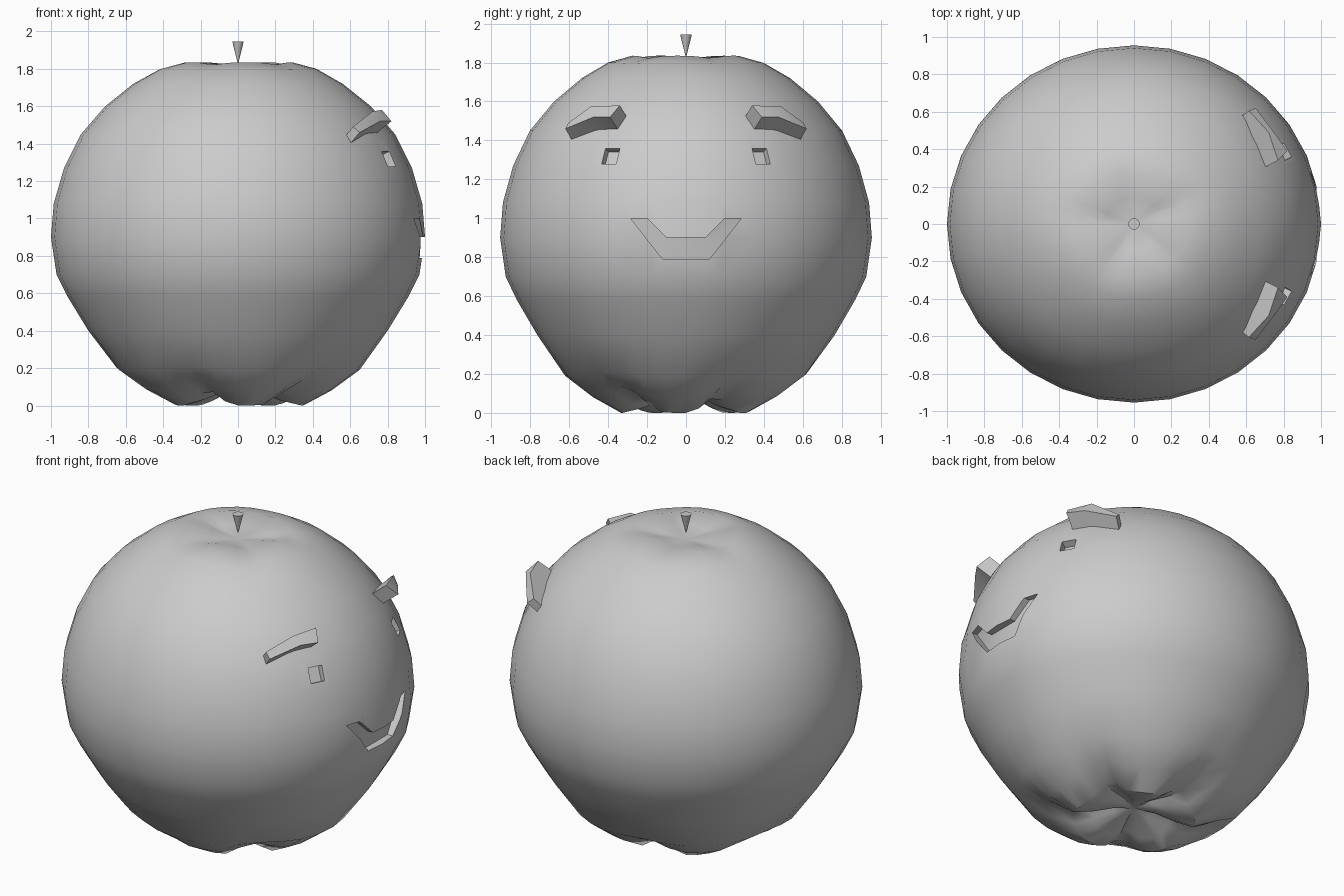
import bpy, bmesh, math
from mathutils import Vector

if "Cube" in bpy.data.objects:
    bpy.data.objects.remove(bpy.data.objects["Cube"])

RX, RY, SEG = 1.0, 0.955, 32
# profile rings: radius, height, crease amount (five folds)
RINGS = [(0.12, 0.07, 0.03), (0.24, 0.025, 0.06), (0.35, 0.0, 0.08), (0.50, 0.08, 0.06),
         (0.65, 0.19, 0.02), (0.80, 0.40, 0), (0.91, 0.58, 0), (0.97, 0.70, 0), (1.0, 0.90, 0),
         (0.985, 1.08, 0), (0.93, 1.27, 0), (0.84, 1.45, 0), (0.71, 1.60, 0), (0.56, 1.72, 0),
         (0.42, 1.80, -0.005), (0.29, 1.835, -0.012), (0.15, 1.815, -0.012)]


def surf(y, z):
    """x of the body surface on the face side"""
    for (r0, z0, _), (r1, z1, _) in zip(RINGS[2:], RINGS[3:]):
        if z0 <= z <= z1:
            r = r0 + (r1 - r0) * (z - z0) / (z1 - z0)
            return RX * math.sqrt(r * r - (y / RY) ** 2)


def make(name, bm):
    bmesh.ops.recalc_face_normals(bm, faces=bm.faces[:])
    me = bpy.data.meshes.new(name)
    bm.to_mesh(me)
    bm.free()
    ob = bpy.data.objects.new(name, me)
    bpy.context.collection.objects.link(ob)
    return ob


def loft(name, loops, cap=True):
    """skin a list of closed point loops"""
    bm = bmesh.new()
    vs = [[bm.verts.new(p) for p in l] for l in loops]
    n = len(vs[0])
    for a, b in zip(vs, vs[1:]):
        for i in range(n):
            j = (i + 1) % n
            bm.faces.new((a[i], a[j], b[j], b[i]))
    for end, c in ((vs[0], loops[0]), (vs[-1], loops[-1])):
        if cap:
            bm.faces.new(end)
        else:
            z = 0.09 if c is loops[0] else 1.79
            p = bm.verts.new((0, 0, z))
            for i in range(n):
                bm.faces.new((end[i], end[(i + 1) % n], p))
    return make(name, bm)


def smooth(ob, deg):
    bpy.ops.object.select_all(action='DESELECT')
    ob.select_set(True)
    bpy.context.view_layer.objects.active = ob
    bpy.ops.object.shade_smooth_by_angle(angle=math.radians(deg))


def crease(a):
    return abs(math.cos(2.5 * (a + math.pi / 4))) ** 5


# apple body
loops = []
for r, z, c in RINGS:
    angs = [2 * math.pi * i / SEG for i in range(SEG)]
    loops.append([(RX * r * math.cos(a), RY * r * math.sin(a), z + c * crease(a)) for a in angs])
body = loft("apple_body", loops, cap=False)


def carve(outline, direction, depth):
    """recess a y,z outline into the body"""
    d = Vector(direction).normalized()
    pts = [Vector((surf(y, z), y, z)) for y, z in outline]
    cut = loft("cutter", [[p - d * depth for p in pts], [p + d * 0.1 for p in pts]])
    cut.hide_render = True
    m = body.modifiers.new("carve", 'BOOLEAN')
    m.operation, m.solver, m.object = 'DIFFERENCE', 'EXACT', cut
    bpy.context.view_layer.objects.active = body
    bpy.ops.object.modifier_apply(modifier=m.name)
    bpy.data.objects.remove(cut)


# mouth groove
half = [(0.20, 1.0), (0.10, 0.90)]
outer = [(0.12, 0.79), (0.285, 1.0)]
# split into three convex pieces, slightly overlapping in the middle
carve([(-0.11, 0.90), (0.11, 0.90), (0.12, 0.79), (-0.12, 0.79)], (1, 0, 0), 0.04)
for s in (-1, 1):
    carve([(s * y, z) for y, z in half + outer], (1, 0, 0), 0.04)

# eye recesses
for s in (-1, 1):
    carve([(s * 0.415, 1.36), (s * 0.34, 1.36), (s * 0.36, 1.28), (s * 0.435, 1.28)],
          (0.82, s * 0.38, 0.42), 0.045)
smooth(body, 40)

# eyebrows: (lower base, lower front) edges; the upper pair follows from the height vector
SECT = [((0.74, 0.35, 1.455), (0.82, 0.39, 1.52), (-0.05, -0.05, 0.06)),
        ((0.69, 0.45, 1.455), (0.76, 0.475, 1.52), (-0.04, 0.015, 0.053)),
        ((0.60, 0.585, 1.40), (0.65, 0.62, 1.46), (-0.035, -0.015, 0.03))]
for s, side in ((-1, "left"), (1, "right")):
    loops = []
    for c, b, h in SECT:
        c, b, h = Vector(c), Vector(b), Vector(h)
        c = c - (b - c) * 0.2
        loops.append([Vector((p.x, s * p.y, p.z)) for p in (c, b, b + h, c + h)])
    smooth(loft(side + "_eyebrow", loops), 35)

# stem
bm = bmesh.new()
bmesh.ops.create_cone(bm, cap_ends=True, segments=16, radius1=0.002, radius2=0.03, depth=0.115)
stem = make("stem", bm)
stem.location = (0, 0, 1.8875)
smooth(stem, 35)
